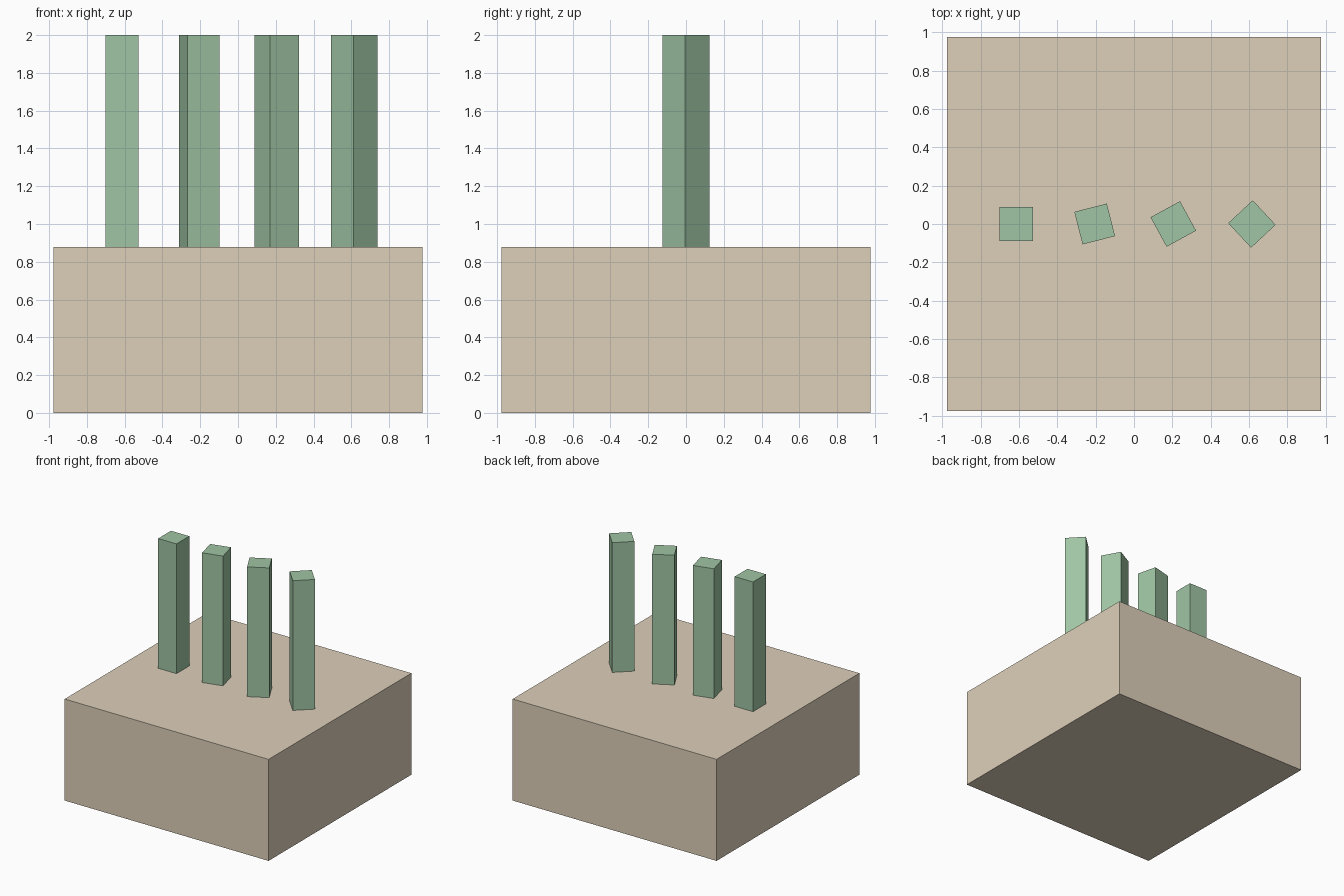
import bpy

if "Cube" in bpy.data.objects:
    bpy.data.objects.remove(bpy.data.objects["Cube"])


def material(name, color):
    mat = bpy.data.materials.new(name)
    mat.diffuse_color = color
    mat.use_nodes = True
    mat.node_tree.nodes["Principled BSDF"].inputs["Base Color"].default_value = mat.diffuse_color
    return mat


def box(name, size, center, mat, turn=0.0):
    bpy.ops.mesh.primitive_cube_add(size=1, location=center, rotation=(0, 0, turn))
    obj = bpy.context.object
    obj.name = name
    obj.scale = size
    obj.data.materials.append(mat)
    return obj


tan = material("tan", (0.73, 0.63, 0.49, 1))
green = material("green", (0.35, 0.56, 0.37, 1))

BASE_W, BASE_H = 1.951, 0.878
POST_W, SPACING = 0.175, 0.41
POST_H = 2.0 - BASE_H

# Square base block
box("base", (BASE_W, BASE_W, BASE_H), (0, 0, BASE_H / 2), tan)

# Row of posts, each turned a further quarter radian
for i in range(4):
    box(f"post_{i + 1}", (POST_W, POST_W, POST_H),
        ((i - 1.5) * SPACING, 0, BASE_H + POST_H / 2), green, turn=0.25 * i)
